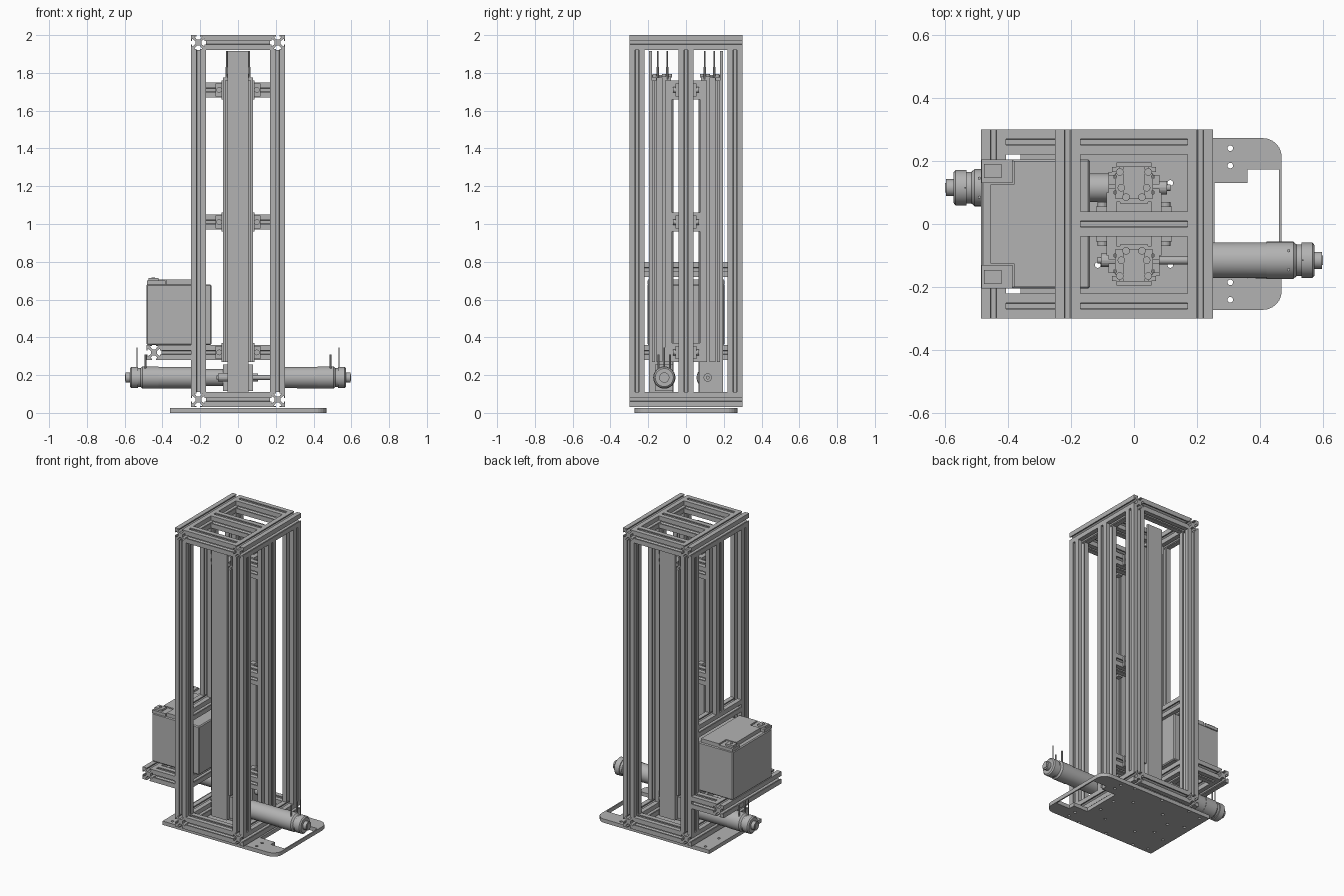
import bpy, bmesh, math
from mathutils import Matrix, Vector

if "Cube" in bpy.data.objects:
    bpy.data.objects.remove(bpy.data.objects["Cube"])

GREY = (0.45, 0.45, 0.45, 1)
mat = bpy.data.materials.new("machined grey")
mat.use_nodes = True
mat.diffuse_color = GREY
mat.node_tree.nodes["Principled BSDF"].inputs["Base Color"].default_value = GREY
TURN = Matrix.Rotation(math.pi, 4, "Z")
AXES = {"x": Matrix.Rotation(math.pi / 2, 4, "Y"),
        "y": Matrix.Rotation(math.pi / 2, 4, "X"),
        "z": Matrix.Identity(4)}


def finish(name, bm, smooth=False):
    bmesh.ops.recalc_face_normals(bm, faces=bm.faces)
    me = bpy.data.meshes.new(name)
    bm.to_mesh(me)
    bm.free()
    me.materials.append(mat)
    ob = bpy.data.objects.new(name, me)
    bpy.context.collection.objects.link(ob)
    if smooth:
        bpy.ops.object.select_all(action="DESELECT")
        ob.select_set(True)
        bpy.context.view_layer.objects.active = ob
        bpy.ops.object.shade_smooth_by_angle()
    return ob


def add_box(bm, x, y, z):
    """Box from three (low, high) ranges."""
    m = Matrix.LocRotScale(Vector([sum(r) / 2 for r in (x, y, z)]), None,
                           Vector([r[1] - r[0] for r in (x, y, z)]))
    bmesh.ops.create_cube(bm, size=1, matrix=m)


def add_rod(bm, centre, r, length, axis="z", sides=16):
    bmesh.ops.create_cone(bm, cap_ends=True, segments=sides, radius1=r, radius2=r,
                          depth=length, matrix=Matrix.Translation(centre) @ AXES[axis])


def add_prism(bm, points, z0, z1):
    face = bm.faces.new([bm.verts.new((x, y, z0)) for x, y in points])
    new = bmesh.ops.extrude_face_region(bm, geom=[face])["geom"]
    verts = [v for v in new if isinstance(v, bmesh.types.BMVert)]
    bmesh.ops.translate(bm, verts=verts, vec=(0, 0, z1 - z0))


# Slotted extrusion profile: one side, repeated around the four sides
SIDE = [(.04, -.04), (.04, -.01), (.033, -.01), (.033, -.021), (.016, -.008)]
SIDE += [(x, -y) for x, y in reversed(SIDE[1:])]
PROFILE = []
for k in range(4):
    c, s = round(math.cos(k * math.pi / 2)), round(math.sin(k * math.pi / 2))
    PROFILE += [(x * c - y * s, x * s + y * c) for x, y in SIDE]


def bar(name, axis, centre, length):
    bm = bmesh.new()
    add_prism(bm, PROFILE, -length / 2, length / 2)
    bm.transform(Matrix.Translation(centre) @ AXES[axis])
    return finish(name, bm)


# Upright frame
for side, sx in (("left", 1), ("right", -1)):
    for end, y in (("front", -.26), ("back", .26)):
        bar(f"{end}_{side}_post", "z", (.21 * sx, y, 1.015), 1.81)
    for level, z in (("bottom", .07), ("top", 1.96)):
        bar(f"{level}_{side}_rail", "y", (.21 * sx, 0, z), .6)
bar("middle_left_post", "z", (.21, 0, 1.015), 1.81)
bar("middle_right_post", "z", (-.21, 0, 1.36), 1.12)
for level, z in (("bottom", .07), ("top", 1.96)):
    for end, y in (("front", -.26), ("middle", 0), ("back", .26)):
        bar(f"{level}_{end}_rail", "x", (0, y, z), .34)
HEIGHTS = (.32, 1.01, 1.71)
for z in HEIGHTS:
    bar("column_crossbar", "x", (0, 0, z), .34)

# Battery shelf
for z in (.32, .76):
    bar("shelf_inner_rail", "y", (-.21, 0, z), .44)
bar("shelf_outer_rail", "y", (-.445, 0, .32), .6)
for y in (-.26, .26):
    bar("shelf_arm", "x", (-.3275, y, .32), .155)

# Battery with raised lid and corner terminals
bm = bmesh.new()
add_box(bm, (-.485, -.14), (-.205, .205), (.36, .68))
bmesh.ops.bevel(bm, geom=bm.edges[:], offset=.006, segments=1, affect="EDGES")
finish("battery_case", bm)
bm = bmesh.new()
add_box(bm, (-.455, -.25), (-.125, .125), (.68, .705))
add_box(bm, (-.38, -.25), (-.2, .2), (.68, .705))
finish("battery_lid", bm)
bm = bmesh.new()
for s in (-1, 1):
    y = sorted((.13 * s, .205 * s))
    add_box(bm, (-.483, -.385), y, (.68, .7))
    add_box(bm, (-.475, -.42), sorted((.145 * s, .19 * s)), (.7, .713))
    add_rod(bm, (-.448, .168 * s, .71), .009, .014)
finish("battery_terminals", bm)

# Base plate with handle opening and bolt holes
bm = bmesh.new()
add_box(bm, (-.36, .468), (-.272, .272), (0, .025))
corner = [e for e in bm.edges if all(v.co.x > .4 for v in e.verts)
          and abs(e.verts[0].co.z - e.verts[1].co.z) > .01]
bmesh.ops.bevel(bm, geom=corner, offset=.06, segments=6, profile=.5, affect="EDGES")
plate = finish("base_plate", bm)
bm = bmesh.new()
add_prism(bm, [(.255, -.13), (.36, -.13), (.36, -.172), (.46, -.172),
               (.46, .172), (.36, .172), (.36, .13), (.255, .13)], -.1, .1)
for s in (-1, 1):
    for x, y in ((.305, .185), (.305, .24), (.115, .13), (-.115, .13), (.21, .26),
                 (0, .26), (-.21, .26), (-.31, .24), (-.31, .1), (.21, .06), (-.21, .06)):
        add_rod(bm, (x, y * s, 0), .009, .2)
cutter = finish("plate_cutter", bm)
cutter.hide_render = True
cutter.hide_set(True)
cut = plate.modifiers.new("openings", "BOOLEAN")
cut.operation, cut.object, cut.solver = "DIFFERENCE", cutter, "EXACT"

# Two lift columns with brackets and motors, turned half way round from each other
for name, turn in (("front", Matrix.Identity(4)), ("back", TURN)):
    bm = bmesh.new()
    add_box(bm, (-.055, .055), (-.195, -.18), (.11, 1.915))
    for s in (-1, 1):
        add_box(bm, sorted((.045 * s, .055 * s)), (-.18, -.07), (.11, 1.76))
        add_box(bm, sorted((.055 * s, .07 * s)), (-.18, -.165), (.27, 1.76))
        add_box(bm, sorted((.055 * s, .08 * s)), (-.155, -.125), (.27, 1.76))
        add_box(bm, sorted((.055 * s, .08 * s)), (-.112, -.075), (.27, 1.76))
    add_box(bm, (-.045, .045), (-.08, -.065), (.11, 1.76))
    bm.transform(turn)
    finish(name + "_lift_column", bm)

    # Carriage head with bolts and hanging rods
    bm = bmesh.new()
    add_box(bm, (-.06, .06), (-.16, -.08), (1.70, 1.78))
    add_box(bm, (-.08, .08), (-.155, -.125), (1.76, 1.775))
    add_box(bm, (-.035, .035), (-.18, -.08), (1.76, 1.79))
    for s in (-1, 1):
        for x, y in ((.025, -.085), (.04, -.115), (.045, -.165)):
            add_rod(bm, (x * s, y, 1.785), .012, .02)
        for y in (-.15, -.1):
            add_rod(bm, (.06 * s, y, 1.84), .004, .15, sides=8)
            add_rod(bm, (.06 * s, y, 1.80), .007, .06, sides=8)
    bm.transform(turn)
    finish(name + "_carriage_head", bm)

    # Brackets tying the column to the crossbars
    bm = bmesh.new()
    for z in HEIGHTS:
        for s in (-1, 1):
            add_box(bm, sorted((.055 * s, .12 * s)), (-.055, -.04), (z - .035, z + .035))
            add_box(bm, sorted((.055 * s, .087 * s)), (-.1, -.04), (z - .05, z + .05))
            add_rod(bm, (.1 * s, -.06, z), .015, .02, "y")
    bm.transform(turn)
    finish(name + "_column_brackets", bm)

    # Motor turned from a profile of (distance along x, radius)
    if name == "front":
        turned = [(.05, 0), (.05, .013), (.17, .013), (.17, .048), (.178, .056)]
    else:
        turned = [(.06, 0), (.06, .045), (.17, .045), (.17, .057)]
    turned += [(.42, .057), (.42, .059), (.505, .059), (.515, .05), (.53, .05), (.53, .056),
               (.565, .056), (.572, .048), (.572, .027), (.595, .027), (.595, 0)]
    bm = bmesh.new()
    verts = [bm.verts.new((x, 0, r)) for x, r in turned]
    edges = [bm.edges.new(p) for p in zip(verts, verts[1:])]
    bmesh.ops.spin(bm, geom=verts + edges, cent=(0, 0, 0), axis=(1, 0, 0),
                   angle=math.tau, steps=32, use_merge=True)
    bmesh.ops.remove_doubles(bm, verts=bm.verts, dist=.0001)
    bm.transform(turn @ Matrix.Translation((0, -.115, .187)))
    finish(name + "_motor", bm, smooth=True)

    # Motor leads, mount plate and end connector
    bm = bmesh.new()
    for x, y, top, r in ((.535, -.115, .345, .003), (.49, -.145, .31, .005),
                         (.49, -.085, .31, .005)):
        add_rod(bm, (x, y, (top + .215) / 2), r, top - .215, sides=8)
    add_box(bm, (.575, .598), (-.13, -.1), (.17, .205))
    bm.transform(turn)
    finish(name + "_motor_leads", bm)
    bm = bmesh.new()
    add_box(bm, (.055, .08), (-.165, -.07), (.115, .255))
    add_rod(bm, (-.08, -.115, .187), .022, .05, "x")
    add_rod(bm, (-.1, -.115, .187), .01, .03, "x")
    bm.transform(turn)
    finish(name + "_motor_mount", bm)
